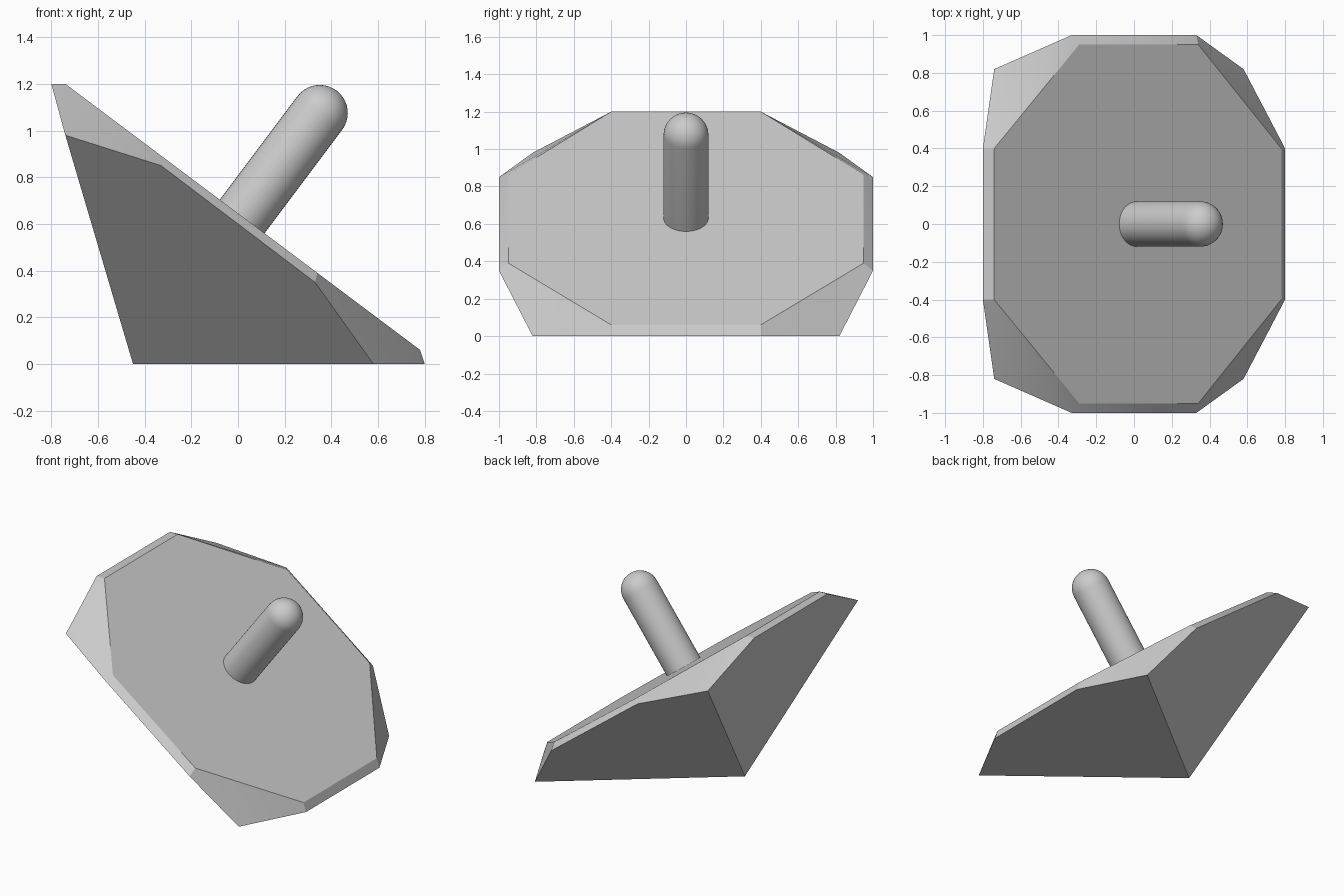
import bpy, bmesh, math
from mathutils import Vector, Matrix

cube = bpy.data.objects.get("Cube")
if cube:
    bpy.data.objects.remove(cube, do_unlink=True)

grey = bpy.data.materials.new("mid grey")
grey.use_nodes = True
colour = (0.6, 0.6, 0.6, 1)
grey.diffuse_color = colour
grey.node_tree.nodes["Principled BSDF"].inputs["Base Color"].default_value = colour


def finish(bm, name, angle):
    bmesh.ops.recalc_face_normals(bm, faces=bm.faces)
    mesh = bpy.data.meshes.new(name)
    bm.to_mesh(mesh)
    bm.free()
    mesh.materials.append(grey)
    obj = bpy.data.objects.new(name, mesh)
    bpy.context.collection.objects.link(obj)
    bpy.ops.object.select_all(action="DESELECT")
    obj.select_set(True)
    bpy.context.view_layer.objects.active = obj
    bpy.ops.object.shade_smooth_by_angle(angle=math.radians(angle))
    return obj


# Wedge base: half outline, mirrored across y, wrapped in a convex hull
outer = [(-0.8, 0.4, 1.2), (-0.74, 0.82, 0.98), (-0.33, 1, 0.85),
         (0.33, 1, 0.35), (0.58, 0.82, 0), (0.8, 0.4, 0)]
sloped_top = [(-0.74, 0.4), (-0.29, 0.95), (0.34, 0.95), (0.78, 0.4)]
half = outer + [(x, y, 0.645 - 0.75 * x) for x, y in sloped_top]
bm = bmesh.new()
bm.verts.new((-0.45, 0, 0))
for x, y, z in half:
    for side in (1, -1):
        bm.verts.new((x, side * y, z))
bmesh.ops.convex_hull(bm, input=bm.verts)
bmesh.ops.dissolve_limit(bm, angle_limit=math.radians(4),
                         verts=bm.verts, edges=bm.edges)
finish(bm, "wedge_base", 25)

# Round-ended peg: a profile spun about its axis, square to the sloped top
radius, length, inset = 0.12, 0.554, 0.04
profile = [(0, -inset), (radius, -inset), (radius, length)]
steps = 10
for i in range(1, steps + 1):
    a = math.pi / 2 * i / steps
    profile.append((radius * math.cos(a), length + radius * math.sin(a)))
bm = bmesh.new()
verts = [bm.verts.new((r, 0, h)) for r, h in profile]
edges = [bm.edges.new(pair) for pair in zip(verts, verts[1:])]
bmesh.ops.spin(bm, geom=verts + edges, cent=(0, 0, 0), axis=(0, 0, 1),
               angle=math.tau, steps=40, use_duplicate=False)
bmesh.ops.remove_doubles(bm, verts=bm.verts, dist=0.0005)
peg = finish(bm, "peg", 40)
tilt = Vector((0.6, 0, 0.8)).to_track_quat("Z", "Y").to_matrix().to_4x4()
peg.matrix_world = Matrix.Translation((0.018, 0, 0.632)) @ tilt
